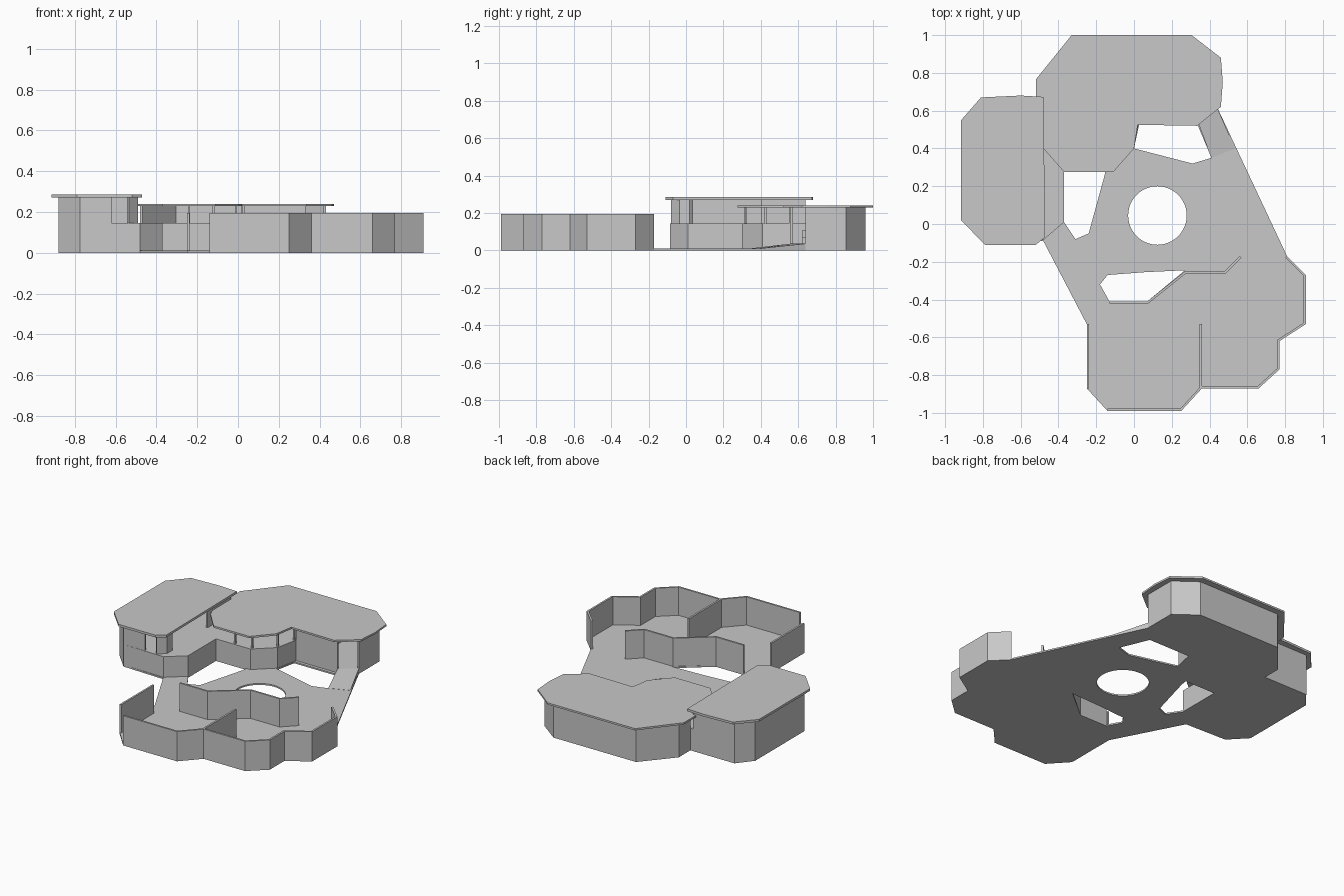
import bpy, bmesh, math
from mathutils import Vector

if "Cube" in bpy.data.objects:
    bpy.data.objects.remove(bpy.data.objects["Cube"])

gray = bpy.data.materials.new("plain_gray")
gray.diffuse_color = (0.58, 0.58, 0.58, 1)
gray.use_nodes = True
gray.node_tree.nodes["Principled BSDF"].inputs["Base Color"].default_value = gray.diffuse_color


def slab(name, z0, z1, *loops):
    """Flat plate from an outline, with any further loops cut as holes."""
    cu = bpy.data.curves.new(name, 'CURVE')
    cu.dimensions = '2D'
    cu.fill_mode = 'BOTH'
    cu.extrude = (z1 - z0) / 2
    for pts in loops:
        sp = cu.splines.new('POLY')
        sp.points.add(len(pts) - 1)
        for p, (x, y) in zip(sp.points, pts):
            p.co = (x, y, 0, 1)
        sp.use_cyclic_u = True
    tmp = bpy.data.objects.new(name + "_outline", cu)
    bpy.context.collection.objects.link(tmp)
    dg = bpy.context.evaluated_depsgraph_get()
    me = bpy.data.meshes.new_from_object(tmp.evaluated_get(dg))
    bpy.data.objects.remove(tmp)
    bm = bmesh.new()
    bm.from_mesh(me)
    bmesh.ops.remove_doubles(bm, verts=bm.verts, dist=1e-5)
    bmesh.ops.translate(bm, verts=bm.verts, vec=(0, 0, (z0 + z1) / 2))
    bmesh.ops.recalc_face_normals(bm, faces=bm.faces)
    for f in bm.faces:
        f.smooth = False
    bm.to_mesh(me)
    bm.free()
    me.name = name
    me.materials.clear()
    me.materials.append(gray)
    ob = bpy.data.objects.new(name, me)
    bpy.context.collection.objects.link(ob)
    return ob


def wall(name, z0, z1, path, t=0.012):
    """Mitred wall along an open path, thickened to the left of it."""
    pts = [Vector(p) for p in path]
    normals = []
    for a, b in zip(pts, pts[1:]):
        d = (b - a).normalized()
        normals.append(Vector((-d.y, d.x)))
    inner = []
    for i, p in enumerate(pts):
        n0 = normals[max(i - 1, 0)]
        n1 = normals[min(i, len(normals) - 1)]
        m = (n0 + n1).normalized()
        inner.append(p + m * (t / m.dot(n1)))
    return slab(name, z0, z1, [tuple(p) for p in pts + inner[::-1]])


# Outer runs of walls, shared with the floor outline
front_run = [(-.14, -.99), (.25, -.99), (.36, -.87), (.66, -.87), (.77, -.77),
             (.77, -.62), (.91, -.53), (.91, -.27), (.81, -.17)]
back_run = [(.43, .64), (.43, .855), (.29, .96), (-.31, .96), (-.48, .76), (-.48, .64)]
left_run = [(-.80, .64), (-.88, .54), (-.88, .03), (-.775, -.08)]

# Ground floor with round well and three openings
well = [(.124 + .155 * math.cos(i * math.tau / 48), .045 + .155 * math.sin(i * math.tau / 48))
        for i in range(48)]
left_hole = [(-.37, .30), (-.15, .30), (-.155, .26), (-.24, -.05), (-.31, -.08), (-.37, .01)]
back_hole = [(0, .40), (.31, .32), (.41, .35), (.33, .54), (.03, .54)]
front_hole = [(-.14, -.27), (.06, -.255), (.27, -.245), (.07, -.41), (-.13, -.41), (-.18, -.32)]
slab("floor", 0, .01,
     [(-.48, -.09), (-.25, -.53), (-.25, -.87)] + front_run + back_run + left_run,
     well, left_hole, back_hole, front_hole)

# Front rooms without roof
wall("front_outer_wall", 0, .195, front_run)
wall("front_side_wall", 0, .195, [(-.25, -.53), (-.25, -.87)])
wall("room_divider", 0, .195, [(.36, -.87), (.36, -.53)])
wall("front_inner_wall", 0, .195,
     [(-.13, -.41), (.07, -.41), (.27, -.25), (.48, -.25), (.56, -.17)], -.012)

# Raised platform under the left building and part of the back building
slab("platform", .005, .145,
     left_run + [(-.48, -.085), (-.37, .01), (-.37, .30), (-.12, .30), (0, .41),
                 (.03, .56), (.03, .955), (-.31, .955), (-.478, .76), (-.478, .64)])

# Left building
wall("left_building_wall", .14, .272, [(-.50, .64)] + left_run + [(-.62, -.08)])
wall("left_corner_wall", .14, .272, [(-.535, -.08), (-.49, -.035), (-.49, .02)])
wall("left_party_wall", .14, .272, [(-.50, .40), (-.50, .64)])
slab("left_roof", .27, .285,
     [(-.915, .55), (-.81, .67), (-.60, .68), (-.48, .673), (-.47, -.07),
      (-.52, -.11), (-.79, -.11), (-.915, .02)])

# Back building with lower entrance floor
wall("back_building_wall", 0, .228, back_run)
wall("back_front_wall", 0, .228, [(.03, .56), (.33, .56)])
slab("entrance_floor", .005, .035,
     [(.03, .565), (.33, .56), (.43, .64), (.425, .85), (.285, .955), (.03, .955)])
for i in range(2):
    x = .13 - .05 * i
    slab("step", .03, .07 + .037 * i, [(.03, .62), (x, .62), (x, .92), (.03, .92)])
slab("back_roof", .228, .24,
     [(-.33, 1), (.305, 1), (.46, .88), (.47, .75), (.46, .62), (.335, .52),
      (.02, .525), (0, .40), (-.11, .275), (-.37, .275), (-.48, .40), (-.52, .50), (-.52, .765)])

# Slim posts between platform and back roof
for x, y in [(-.24, .31), (-.12, .315), (-.01, .42), (.02, .55)]:
    slab("window_post", .14, .23, [(x - .005, y), (x + .005, y), (x + .005, y + .01), (x - .005, y + .01)])

# Entrance ramp, sloping down from the doorway to the floor
top = [(.33, .56, .036), (.43, .64, .036), (.535, .40, .011), (.41, .35, .011)]
bm = bmesh.new()
upper = [bm.verts.new(p) for p in top]
lower = [bm.verts.new((x, y, .004)) for x, y, z in top]
bm.faces.new(upper)
bm.faces.new(lower[::-1])
for i in range(4):
    j = (i + 1) % 4
    bm.faces.new((upper[i], lower[i], lower[j], upper[j]))
bmesh.ops.recalc_face_normals(bm, faces=bm.faces)
ramp_mesh = bpy.data.meshes.new("ramp")
bm.to_mesh(ramp_mesh)
bm.free()
ramp_mesh.materials.append(gray)
bpy.context.collection.objects.link(bpy.data.objects.new("ramp", ramp_mesh))
